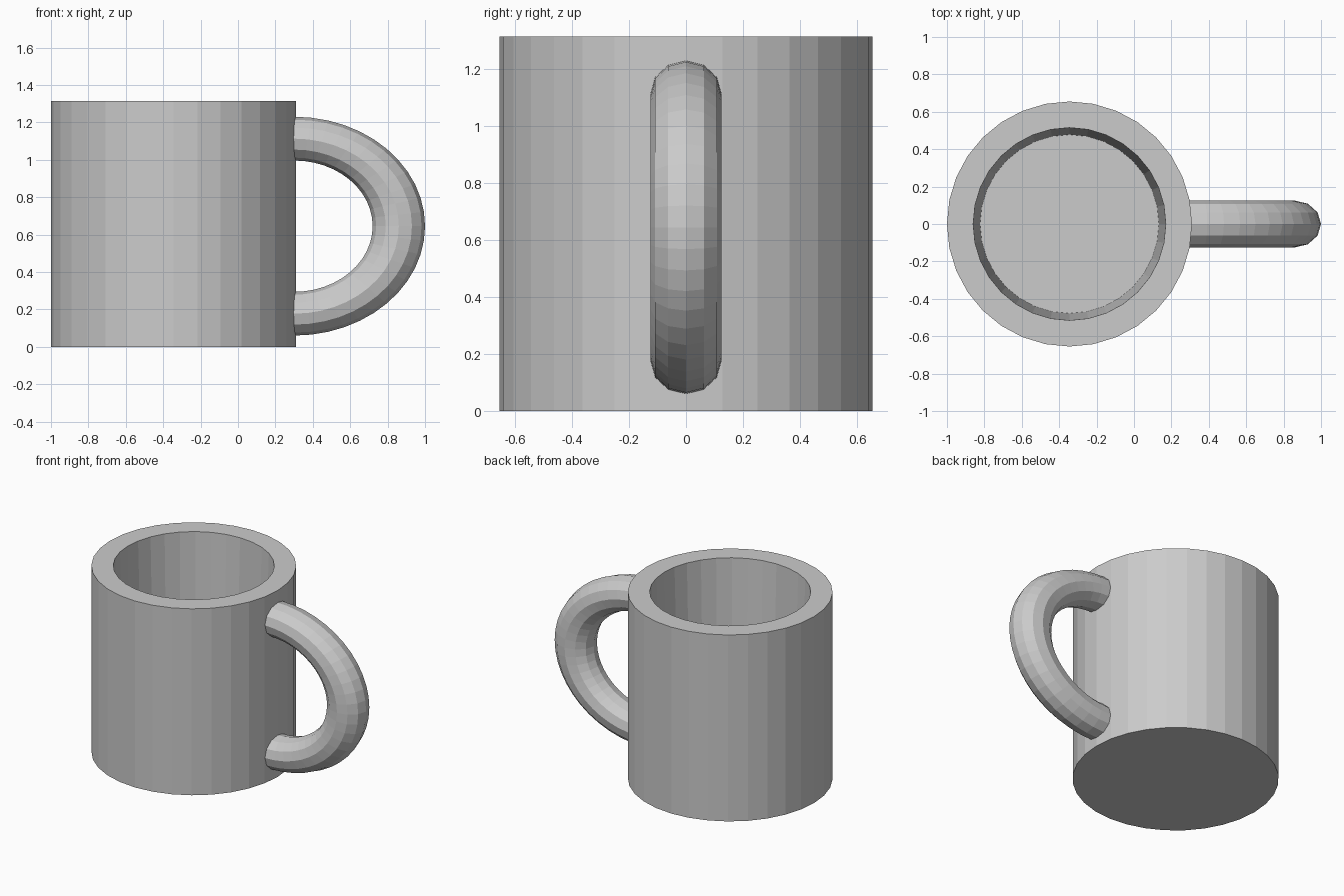
import bpy, bmesh, math
from mathutils import Matrix, Vector

if "Cube" in bpy.data.objects:
    bpy.data.objects.remove(bpy.data.objects["Cube"])

SIDES = 32
CENTRE_X = -0.345


def add_object(name, bm):
    bmesh.ops.recalc_face_normals(bm, faces=bm.faces[:])
    mesh = bpy.data.meshes.new(name)
    bm.to_mesh(mesh)
    bm.free()
    obj = bpy.data.objects.new(name, mesh)
    bpy.context.collection.objects.link(obj)
    return obj


# Cup: outer wall, flat rim and slightly tapered inside (radius, height)
profile = [(0.655, 0.0), (0.655, 1.315), (0.515, 1.315), (0.478, 0.14)]
bm = bmesh.new()
rings = [[bm.verts.new((r * math.cos(2 * math.pi * i / SIDES),
                        r * math.sin(2 * math.pi * i / SIDES), z))
          for i in range(SIDES)] for r, z in profile]
for a, b in zip(rings, rings[1:]):
    for i in range(SIDES):
        j = (i + 1) % SIDES
        bm.faces.new((a[i], a[j], b[j], b[i]))
bm.faces.new(rings[0])    # underside
bm.faces.new(rings[-1])   # inside floor
cup = add_object("mug_body", bm)
cup.location.x = CENTRE_X

# Handle: half of a stretched ring, its ends sunk into the wall
bpy.ops.mesh.primitive_torus_add(major_radius=1, minor_radius=0.25,
                                 major_segments=48, minor_segments=12,
                                 rotation=(0, 0, 0))
handle = bpy.context.object
handle.name = "handle"
bm = bmesh.new()
bm.from_mesh(handle.data)
bm.transform(Matrix.Rotation(math.pi / 2, 4, 'X'))
bmesh.ops.bisect_plane(bm, geom=bm.verts[:] + bm.edges[:] + bm.faces[:],
                       plane_co=Vector((-0.1, 0, 0)), plane_no=Vector((1, 0, 0)),
                       clear_inner=True)
bmesh.ops.holes_fill(bm, edges=[e for e in bm.edges if e.is_boundary])
bm.transform(Matrix.Diagonal((0.56, 0.5, 0.468, 1)))
bmesh.ops.recalc_face_normals(bm, faces=bm.faces[:])
bm.to_mesh(handle.data)
bm.free()
handle.location = (0.30, 0, 0.645)
for poly in handle.data.polygons:
    poly.use_smooth = False
